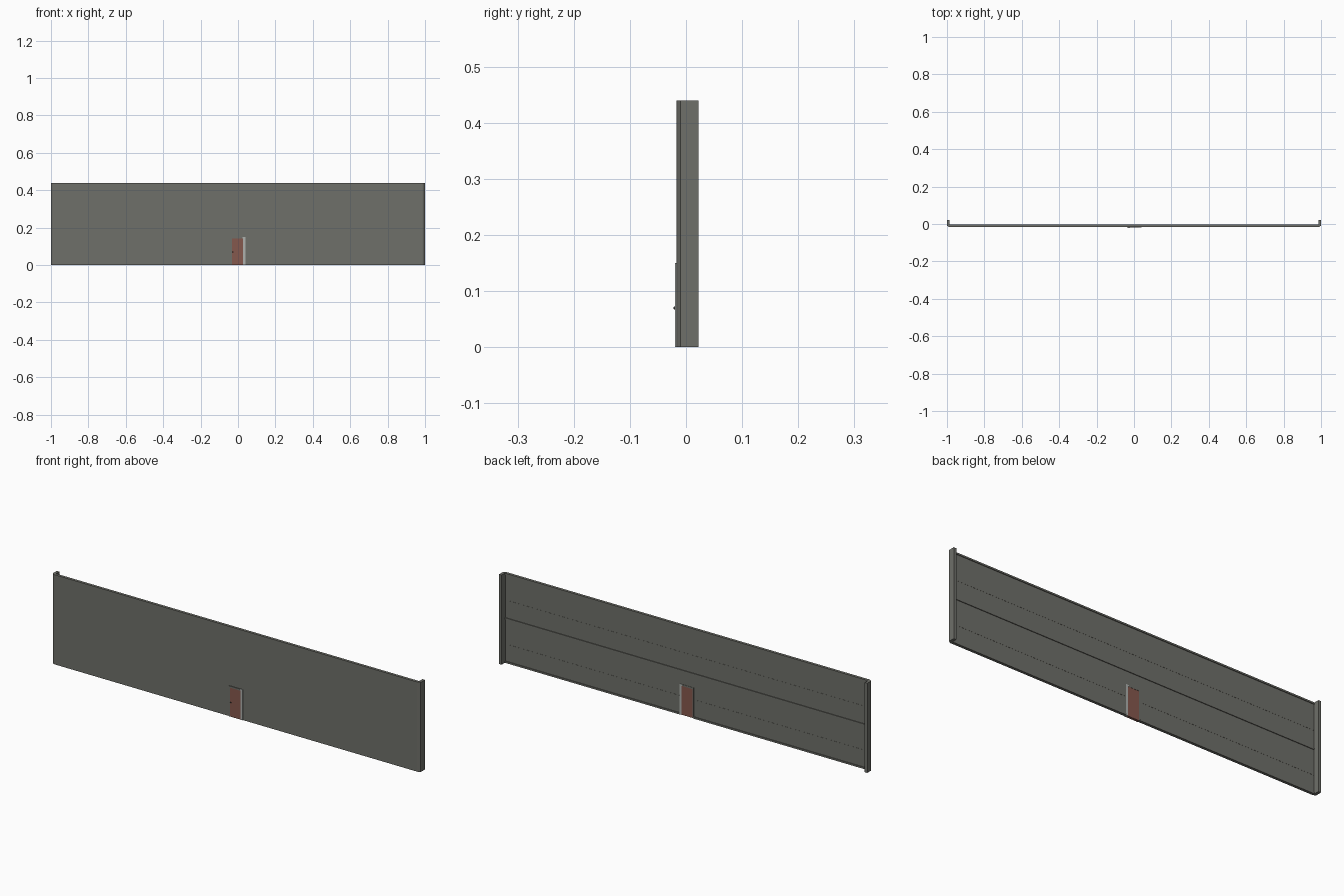
import bpy, bmesh

if "Cube" in bpy.data.objects:
    bpy.data.objects.remove(bpy.data.objects["Cube"])

def material(name, rgb):
    m = bpy.data.materials.new(name)
    m.diffuse_color = (*rgb, 1)
    m.use_nodes = True
    m.node_tree.nodes["Principled BSDF"].inputs["Base Color"].default_value = m.diffuse_color
    return m

wall_grey = material("wall grey", (0.158, 0.160, 0.142))
door_red = material("door red", (0.235, 0.098, 0.075))
frame_grey = material("frame light grey", (0.42, 0.44, 0.42))
handle_dark = material("handle dark", (0.03, 0.03, 0.03))

def add_object(name, bm, mat):
    bmesh.ops.recalc_face_normals(bm, faces=bm.faces)
    me = bpy.data.meshes.new(name)
    bm.to_mesh(me)
    bm.free()
    me.materials.append(mat)
    ob = bpy.data.objects.new(name, me)
    bpy.context.collection.objects.link(ob)
    return ob

def extrude(name, pts, depth, mat):
    """Extrude a closed profile of 3D points along the given vector."""
    bm = bmesh.new()
    face = bm.faces.new([bm.verts.new(p) for p in pts])
    new = bmesh.ops.extrude_face_region(bm, geom=[face])["geom"]
    bmesh.ops.translate(bm, vec=depth, verts=[v for v in new if isinstance(v, bmesh.types.BMVert)])
    return add_object(name, bm, mat)

def box(name, x0, x1, y0, y1, z0, z1, mat):
    pts = [(x0, y0, z0), (x1, y0, z0), (x1, y1, z0), (x0, y1, z0)]
    return extrude(name, pts, (0, 0, z1 - z0), mat)

F, B, E, H = -0.0165, -0.0065, 0.022, 0.44   # wall front, back, end returns, height

# Wall sheet with bevelled corners and end returns
half = [(0.986, F), (0.990, F + 0.001), (0.999, B - 0.003), (1.0, B),
        (1.0, E), (0.986, E), (0.986, B)]
plan = half + [(-x, y) for x, y in reversed(half)]
wall = extrude("wall", [(x, y, 0) for x, y in plan], (0, 0, H), wall_grey)

# Door opening
cutter = box("door_opening_cutter", -0.037, 0.037, -0.05, 0.05, -0.05, 0.147, wall_grey)
cut = wall.modifiers.new("opening", "BOOLEAN")
cut.operation = "DIFFERENCE"
cut.solver = "EXACT"
cut.object = cutter
bpy.context.view_layer.objects.active = wall
bpy.ops.object.modifier_apply(modifier="opening")
bpy.data.objects.remove(cutter)

# Horizontal rails and seams on the back
box("top_rail", -0.986, 0.986, B, -0.003, H - 0.008, H, wall_grey)
box("middle_rail", -0.986, 0.986, B, -0.003, 0.213, 0.221, wall_grey)
box("upper_seam", -0.986, 0.986, B, B + 0.0006, 0.306, 0.308, wall_grey)
for name, z, h, y in (("bottom_rail", 0, 0.008, -0.003), ("lower_seam", 0.09, 0.002, B + 0.0006)):
    strip = box(name, 0.038, 0.986, B, y, z, z + h, wall_grey)
    strip.modifiers.new("mirror", "MIRROR")

# Door frame: wall coloured head and left jamb, light right jamb
y0, y1 = -0.0195, -0.005
angle = [(-0.038, 0), (-0.038, 0.15), (0.024, 0.15), (0.024, 0.142), (-0.031, 0.142), (-0.031, 0)]
extrude("door_frame_left", [(x, y0, z) for x, z in angle], (0, y1 - y0, 0), wall_grey)
angle = [(0.039, 0), (0.039, 0.15), (0.024, 0.15), (0.024, 0.142), (0.028, 0.142), (0.028, 0)]
extrude("door_frame_right", [(x, y0, z) for x, z in angle], (0, y1 - y0, 0), frame_grey)

# Door leaf
box("door", -0.031, 0.028, -0.0185, -0.006, 0.0, 0.142, door_red)

# Door knob
bm = bmesh.new()
bmesh.ops.create_uvsphere(bm, u_segments=12, v_segments=8, radius=0.003)
bmesh.ops.translate(bm, vec=(-0.026, -0.0195, 0.07), verts=bm.verts)
knob = add_object("door_knob", bm, handle_dark)
knob.data.shade_smooth()
